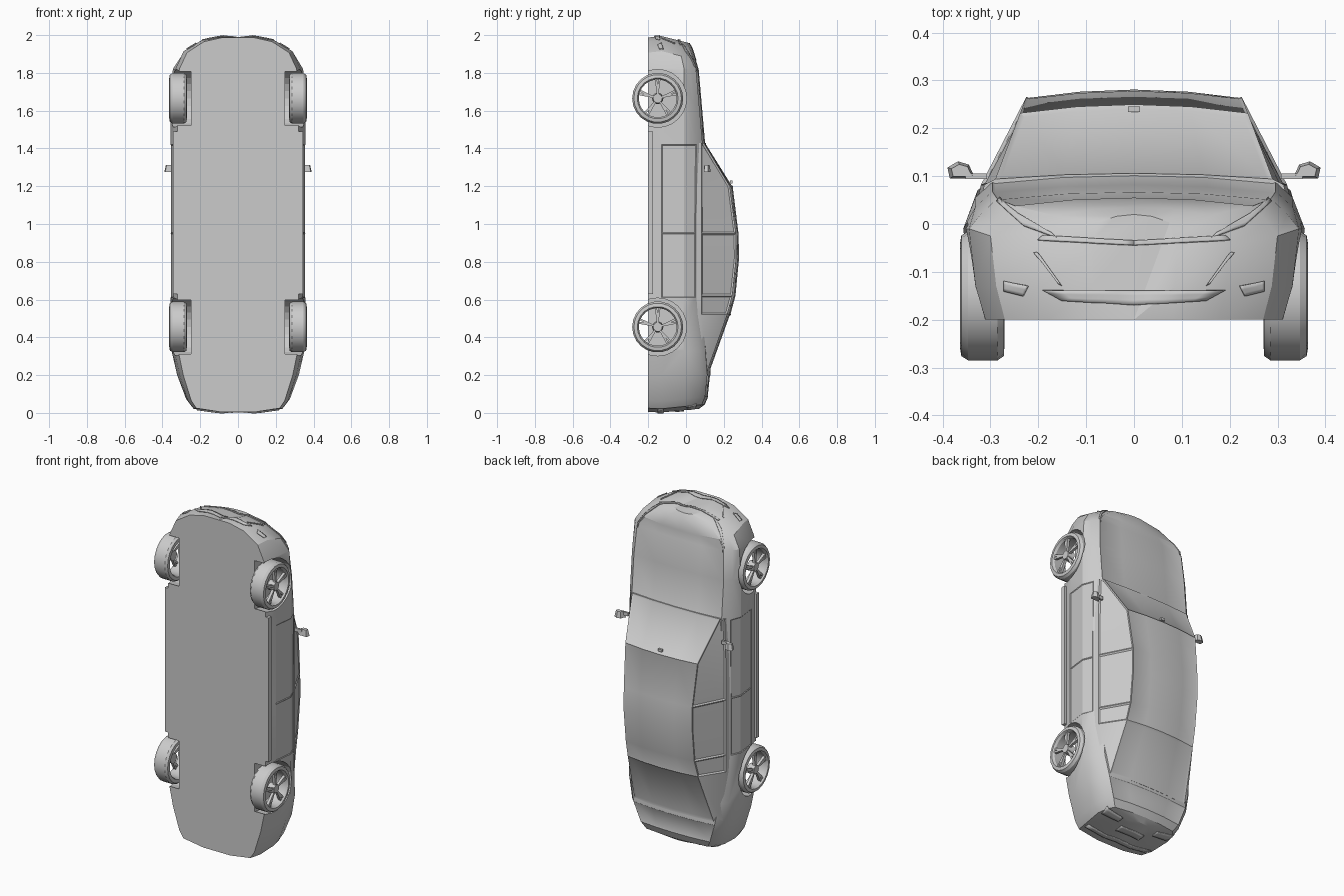
import bpy, bmesh, math
from mathutils import Vector, Matrix
from mathutils.bvhtree import BVHTree

cube = bpy.data.objects.get("Cube")
if cube:
    bpy.data.objects.remove(cube, do_unlink=True)

grey = bpy.data.materials.new("plain_grey")
grey.use_nodes = True
grey.diffuse_color = (0.6, 0.6, 0.6, 1)
grey.node_tree.nodes["Principled BSDF"].inputs["Base Color"].default_value = (0.6, 0.6, 0.6, 1)


def finish(name, bm, angle=28):
    bmesh.ops.recalc_face_normals(bm, faces=bm.faces[:])
    mesh = bpy.data.meshes.new(name)
    bm.to_mesh(mesh)
    bm.free()
    mesh.materials.append(grey)
    ob = bpy.data.objects.new(name, mesh)
    bpy.context.collection.objects.link(ob)
    select(ob)
    bpy.ops.object.shade_smooth_by_angle(angle=math.radians(angle))
    return ob


def select(ob):
    bpy.ops.object.select_all(action='DESELECT')
    ob.select_set(True)
    bpy.context.view_layer.objects.active = ob


def loft(sections, recesses):
    """Skin mirrored half sections; recesses = (stations, rows, margin, depth)."""
    bm = bmesh.new()
    rings = []
    for half in sections:
        full = half + [(-x, y, z) for x, y, z in half[-2:0:-1]]
        rings.append([bm.verts.new(p) for p in full])
    n = len(rings[0])
    faces = {}
    for i in range(len(rings) - 1):
        a, b = rings[i], rings[i + 1]
        for j in range(n):
            k = (j + 1) % n
            faces[i, j] = bm.faces.new((a[j], a[k], b[k], b[j]))
    bm.faces.new(rings[0])
    bm.faces.new(rings[-1])
    bmesh.ops.recalc_face_normals(bm, faces=bm.faces[:])
    for stations, rows, margin, depth in recesses:
        region = [faces[i, j] for i in stations for r in rows for j in (r, n - 1 - r)]
        bmesh.ops.inset_region(bm, faces=region, thickness=margin, depth=-depth,
                               use_even_offset=True, use_boundary=True)
    return bm


# Body shell: (z, half width, deck height)
stations = [(2.0, .09, .02), (1.978, .20, .035), (1.92, .30, .055), (1.82, .345, .07),
            (1.65, .357, .085), (1.42, .357, .105), (.95, .357, .10), (.61, .357, .10),
            (.33, .352, .12), (.20, .322, .13), (.06, .275, .118), (.02, .245, .10), (0, .10, .07)]


def body_section(z, w, top):
    rows = [(0, -.2), (.9 * w, -.2), (.96 * w, -.13), (w, min(-.01, top - .08)),
            (.93 * w, top - .05), (.83 * w, top - .017), (.42 * w, top - .004), (0, top)]
    lean = .25 if z > 1.9 else .1 if z < .1 else 0
    sign = -1 if z > 1 else 1
    return [(x, y, z + sign * lean * abs(y + .15)) for x, y in rows]


body = finish("body", loft([body_section(*s) for s in stations], [
    ([2, 3, 4], [5, 6], .006, .003),      # bonnet
    ([5], [2, 3], .004, .003),            # front doors
    ([6], [2, 3], .004, .003),            # rear doors
    ([9], [5, 6], .006, .003)]))          # boot lid

# Wheel arches
AXLES = {"front": 1.665, "rear": .455}
WHEEL_Y = -.15
for z in AXLES.values():
    for side in (-1, 1):
        bpy.ops.mesh.primitive_cylinder_add(vertices=24, radius=.153, depth=.2,
                                            location=(side * .35, WHEEL_Y, z),
                                            rotation=(0, math.pi / 2, 0))
        cutter = bpy.context.object
        cutter.name = "arch_cutter"
        cutter.hide_render = True
        mod = body.modifiers.new("arch", 'BOOLEAN')
        mod.operation, mod.solver, mod.object = 'DIFFERENCE', 'EXACT', cutter
        select(body)
        bpy.ops.object.modifier_apply(modifier=mod.name)
        bpy.data.objects.remove(cutter, do_unlink=True)

# Cabin: (z, base half width, roof half width, roof edge height, roof centre height)
cabin = [(1.43, .325, .29, .094, .106), (1.20, .332, .238, .232, .25), (.95, .332, .226, .264, .281),
         (.82, .332, .226, .266, .284), (.62, .332, .226, .245, .265), (.52, .332, .232, .218, .238),
         (.22, .312, .262, .112, .13)]
cabin_sections = [[(0, .03, z), (b, .03, z), (b - .012, .082, z), (r, ry, z),
                   (r * .5, ry + (cy - ry) * .75, z), (0, cy, z)] for z, b, r, ry, cy in cabin]
finish("cabin", loft(cabin_sections, [
    ([0], [3, 4], .010, .005),            # windscreen
    ([5], [3, 4], .014, .005),            # rear window
    ([1, 2, 3, 4], [3, 4], .006, .003),   # roof panel
    ([0, 1], [2], .008, .006),            # front side windows
    ([2, 3], [2], .008, .006),            # rear side windows
    ([4], [2], .008, .006)]))             # quarter windows

# Trim plates laid on the nose and tail
bm = bmesh.new()
bm.from_mesh(body.data)
tree = BVHTree.FromBMesh(bm)
bm.free()


def trim(name, lower, upper, direction, mirror=True):
    """Thin strip between two (x, y) lines, dropped on the body along z."""
    bm = bmesh.new()
    steps = 10

    def along(line, t):
        f = t * (len(line) - 1)
        i = min(int(f), len(line) - 2)
        return Vector(line[i]).lerp(Vector(line[i + 1]), f - i)

    for side in ((1, -1) if mirror else (1,)):
        grid = []
        for s in range(steps + 1):
            lo, up = along(lower, s / steps), along(upper, s / steps)
            column = []
            for k in range(4):
                p = lo.lerp(up, k / 3)
                start = Vector((side * p.x, p.y, 1 + 2 * direction))
                hit, normal = tree.ray_cast(start, Vector((0, 0, -direction)))[:2]
                if hit is None:
                    hit, normal = tree.find_nearest(Vector((side * p.x, p.y, 1 + .85 * direction)))[:2]
                column.append(bm.verts.new(hit + normal * .003))
            grid.append(column)
        for a, b in zip(grid, grid[1:]):
            for k in range(3):
                bm.faces.new((a[k], b[k], b[k + 1], a[k + 1]))
    ob = finish(name, bm)
    mod = ob.modifiers.new("thickness", 'SOLIDIFY')
    mod.thickness, mod.offset = .005, 0


trim("headlights", [(.16, -.03), (.23, -.005), (.285, .045)], [(.17, -.02), (.24, .02), (.28, .052)], 1)
trim("grille_bar", [(0, -.045), (.1, -.04), (.2, -.035)], [(0, -.035), (.1, -.03), (.19, -.025)], 1)
trim("lower_intake", [(-.15, -.16), (0, -.17), (.15, -.16)], [(-.19, -.138), (0, -.14), (.19, -.138)], 1, False)
trim("intake_frame", [(.15, -.13), (.2, -.06)], [(.158, -.126), (.208, -.06)], 1)
trim("front_lamps", [(.23, -.15), (.27, -.14)], [(.22, -.13), (.27, -.12)], 1)
trim("tail_lights", [(.12, .01), (.23, .0)], [(.12, .05), (.235, .055)], -1)
trim("plate_panel", [(-.08, -.06), (.08, -.06)], [(-.08, -.01), (.08, -.01)], -1, False)
trim("rear_bumper_strip", [(-.22, -.15), (0, -.15), (.22, -.15)], [(-.22, -.12), (0, -.12), (.22, -.12)], -1, False)


def box(bm, centre, size, turn=Matrix()):
    m = turn @ Matrix.Translation(centre) @ Matrix.Diagonal((*size, 1))
    bmesh.ops.create_cube(bm, size=1, matrix=m)


# Wheels: tyre ring, open twin spokes and hub
def wheel(name, side, z):
    bm = bmesh.new()
    profile = [(-.046, .106), (-.045, .126), (-.032, .135), (.03, .135), (.044, .126),
               (.047, .108), (.034, .1), (-.036, .1)]
    seg = 22
    rings = []
    for s in range(seg):
        a = 2 * math.pi * s / seg
        rings.append([bm.verts.new((x, r * math.cos(a), r * math.sin(a))) for x, r in profile])
    for s in range(seg):
        a, b = rings[s], rings[(s + 1) % seg]
        for k in range(len(profile)):
            m = (k + 1) % len(profile)
            bm.faces.new((a[k], a[m], b[m], b[k]))
    for s in range(5):
        for d in (-1, 1):
            turn = Matrix.Rotation(2 * math.pi * s / 5 + d * .13, 4, 'X')
            box(bm, (.03, d * .004, .062), (.016, .011, .084), turn)
    bmesh.ops.create_cone(bm, cap_ends=True, segments=14, radius1=.03, radius2=.024, depth=.04,
                          matrix=Matrix.Translation((.022, 0, 0)) @ Matrix.Rotation(math.pi / 2, 4, 'Y'))
    bmesh.ops.transform(bm, verts=bm.verts[:], matrix=Matrix.Translation((side * .317, WHEEL_Y, z))
                        @ Matrix.Diagonal((side, 1, 1, 1)))
    finish(name, bm)


for axle, z in AXLES.items():
    wheel(axle + "_left_wheel", 1, z)
    wheel(axle + "_right_wheel", -1, z)

# Door mirrors: stalk and tapered housing
for label, side in (("left", 1), ("right", -1)):
    bm = bmesh.new()
    outline = [(.33, .095), (.385, .095), (.39, .118), (.368, .131), (.345, .124), (.338, .108)]
    back = [bm.verts.new((side * x, y, 1.275)) for x, y in outline]
    front = [bm.verts.new((side * (.357 + (x - .357) * .75), .11 + (y - .11) * .7, 1.312)) for x, y in outline]
    bm.faces.new(back)
    bm.faces.new(front)
    for k in range(6):
        m = (k + 1) % 6
        bm.faces.new((back[k], back[m], front[m], front[k]))
    box(bm, (side * .33, .1, 1.3), (.045, .012, .02))
    finish(label + "_door_mirror", bm)

# Side sills and windscreen sensor
for label, side in (("left", 1), ("right", -1)):
    bm = bmesh.new()
    box(bm, (side * .328, -.188, 1.06), (.03, .024, .86))
    finish(label + "_sill", bm)
bm = bmesh.new()
box(bm, (0, .24, 1.222), (.025, .012, .014))
finish("windscreen_sensor", bm)
